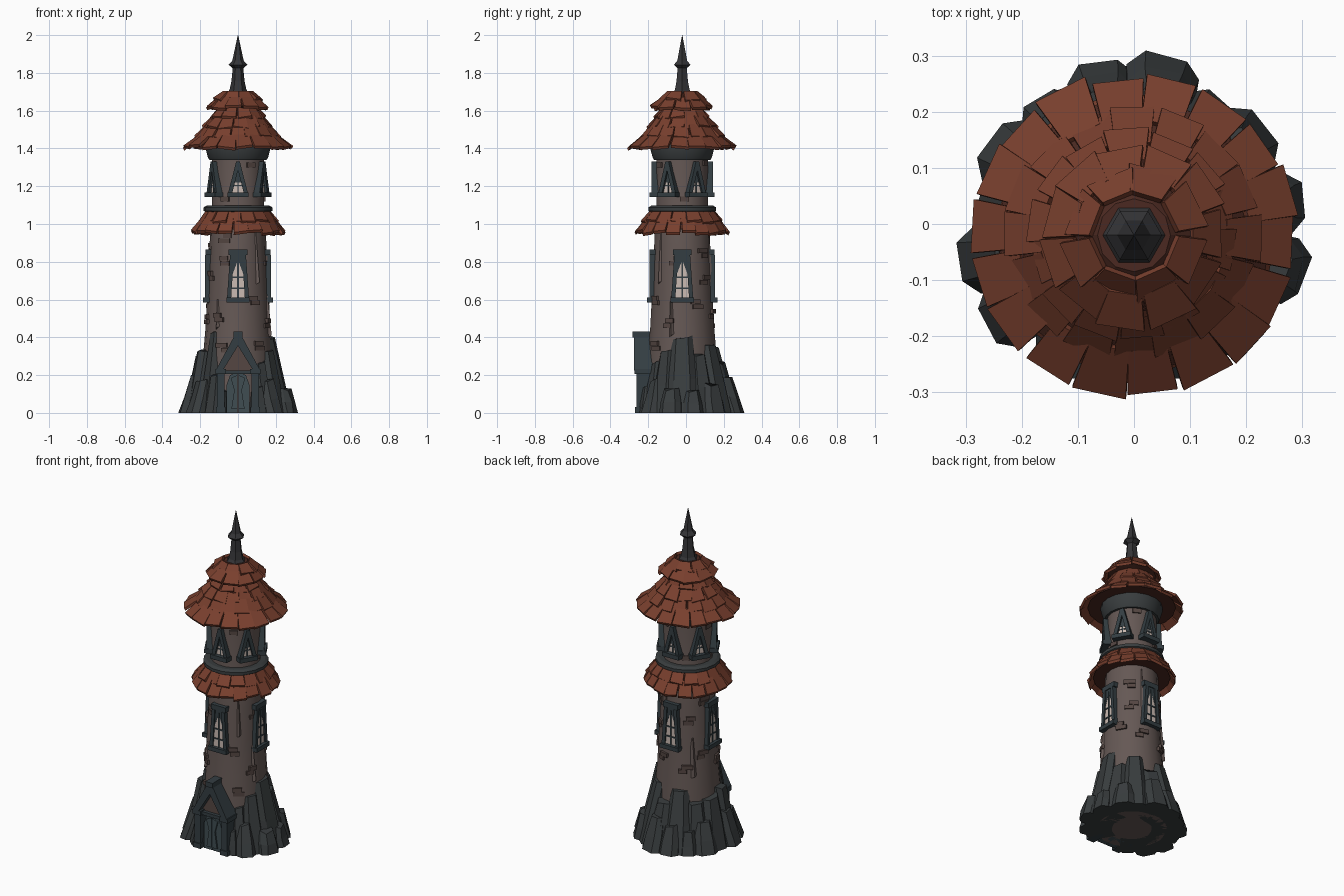
import bpy, bmesh, random
from math import pi, cos, sin, radians
from mathutils import Matrix, Vector

random.seed(7)
R = random.uniform
CY = -0.02  # tower axis


def material(name, c):
    m = bpy.data.materials.new(name)
    m.diffuse_color = (*c, 1)
    return m


WALL = material("wall", (0.13, 0.098, 0.09))
BRICK = material("brick", (0.09, 0.062, 0.055))
ROOF = material("roof_tile", (0.19, 0.05, 0.027))
UNDER = material("roof_under", (0.07, 0.022, 0.015))
STONE = material("stone", (0.04, 0.046, 0.048))
FRAME = material("frame", (0.034, 0.048, 0.055))
GLASS = material("glass", (0.6, 0.5, 0.45))
METAL = material("spire_metal", (0.035, 0.035, 0.038))
DOOR = material("door_wood", (0.05, 0.075, 0.085))


def finish(name, bm, mat, smooth=None):
    bmesh.ops.recalc_face_normals(bm, faces=bm.faces)
    me = bpy.data.meshes.new(name)
    bm.to_mesh(me)
    bm.free()
    ob = bpy.data.objects.new(name, me)
    bpy.context.collection.objects.link(ob)
    me.materials.append(mat)
    if smooth:
        bpy.ops.object.select_all(action='DESELECT')
        ob.select_set(True)
        bpy.context.view_layer.objects.active = ob
        bpy.ops.object.shade_smooth_by_angle(angle=radians(smooth))
    return ob


def spot(deg, lean=0):
    """Frame on the tower axis: local -y points outward, 0 = front, 90 = right."""
    return Matrix.Translation((0, CY, 0)) @ Matrix.Rotation(radians(deg), 4, 'Z')


def loft(bm, M, *rings):
    loops = [[bm.verts.new(M @ Vector(p)) for p in r] for r in rings]
    n = len(loops[0])
    for a, b in zip(loops, loops[1:]):
        for i in range(n):
            j = (i + 1) % n
            bm.faces.new((a[i], a[j], b[j], b[i]))
    bm.faces.new(loops[0])
    bm.faces.new(loops[-1])


def prism(bm, M, xz, r0, r1):
    """Flat outline (x, z) reaching outward from radius r0 to r1."""
    loft(bm, M, [(x, -r0, z) for x, z in xz], [(x, -r1, z) for x, z in xz])


def bar(bm, M, x0, x1, z0, z1, r0, r1):
    prism(bm, M, [(x0, z0), (x1, z0), (x1, z1), (x0, z1)], r0, r1)


def lathe(name, prof, n, mat, smooth=None):
    bm = bmesh.new()
    loft(bm, spot(0), *[[(r * cos(2 * pi * i / n), r * sin(2 * pi * i / n), z)
                         for i in range(n)] for r, z in prof])
    return finish(name, bm, mat, smooth)


# tower body, collars and spire
lathe("tower_wall", [(.2, 0), (.185, .3), (.172, .45), (.164, .6), (.152, .85), (.146, 1.0),
                     (.138, 1.06), (.138, 1.38)], 18, WALL, 35)
lathe("upper_collar", [(.152, 1.34), (.16, 1.355), (.172, 1.4), (.172, 1.42)], 18, STONE, 30)
lathe("middle_ring", [(.165, 1.06), (.182, 1.07), (.182, 1.088), (.165, 1.098)], 18, STONE, 30)
lathe("spire", [(.07, 1.675), (.045, 1.71), (.035, 1.755), (.028, 1.825), (.05, 1.843),
                (.03, 1.865), (.001, 2.0)], 6, METAL)

# solid cones beneath the tiles
lathe("lower_roof_core", [(.15, .97), (.215, .97), (.165, 1.07)], 18, UNDER)
lathe("upper_roof_core", [(.15, 1.42), (.245, 1.42), (.18, 1.48), (.13, 1.55), (.1, 1.62)], 18, UNDER)
lathe("cap_roof_core", [(.09, 1.61), (.14, 1.625), (.1, 1.665), (.065, 1.695)], 12, UNDER)


# roof tiles
def tile_row(bm, n, r0, z0, r1, z1, t=.014):
    off = R(0, 360)
    for i in range(n):
        M = spot(off + 360 * (i + R(-.07, .07)) / n)
        a, b = r0 + R(-.01, .006), r1
        lo = z0 + R(-.006, .008)
        w0, w1 = pi * r0 / n * R(.88, 1.0), pi * r1 / n * .99
        k = R(-.006, .006)
        top = [(-w0, -a, lo + k), (w0, -a, lo - k), (w1, -b, z1), (-w1, -b, z1)]
        loft(bm, M, top, [(x, y + t * .5, z - t) for x, y, z in top])


for name, rows in {
    "lower_roof_tiles": [(19, .245, .96, .195, 1.03), (16, .212, 1.015, .165, 1.075)],
    "upper_roof_tiles": [(18, .286, 1.412, .205, 1.475), (16, .225, 1.462, .165, 1.53),
                         (14, .185, 1.515, .13, 1.575), (11, .145, 1.565, .1, 1.62)],
    "cap_roof_tiles": [(11, .165, 1.62, .105, 1.672), (8, .122, 1.66, .075, 1.704)],
}.items():
    bm = bmesh.new()
    for row in rows:
        tile_row(bm, *row)
    finish(name, bm, ROOF)

# four tall windows
frames, panes = bmesh.new(), bmesh.new()
for d in (0, 90, 180, 270):
    M = spot(d)
    bar(frames, M, -.062, .062, .585, .61, .14, .186)
    bar(frames, M, -.05, .05, .835, .865, .13, .172)
    for s in (-1, 1):
        prism(frames, M, [(s * .058, .61), (s * .036, .61), (s * .022, .835), (s * .042, .835)], .13, .174)
    prism(frames, M, [(-.03, .73), (-.024, .835), (.024, .835), (.03, .73), (0, .81)], .13, .167)
    bar(frames, M, -.004, .004, .61, .82, .14, .17)
    for z in (.655, .715):
        bar(frames, M, -.034, .034, z, z + .008, .14, .17)
    prism(panes, M, [(-.037, .61), (.037, .61), (.024, .83), (-.024, .83)], .13, .166)
finish("tall_window_frames", frames, FRAME)
finish("tall_window_panes", panes, GLASS)

# six triangular windows
frames, panes = bmesh.new(), bmesh.new()
for d in range(0, 360, 60):
    M = spot(d)
    bar(frames, M, -.056, .056, 1.142, 1.168, .11, .172)
    for s in (-1, 1):
        prism(frames, M, [(s * .052, 1.165), (s * .03, 1.165), (0, 1.285), (0, 1.33), (s * .01, 1.33)], .11, .162)
    bar(frames, M, -.003, .003, 1.165, 1.28, .12, .15)
    bar(frames, M, -.024, .024, 1.2, 1.207, .12, .15)
    prism(frames, M, [(-.018, 1.22), (0, 1.29), (.018, 1.22)], .12, .149)
    prism(panes, M, [(-.034, 1.165), (.034, 1.165), (0, 1.29)], .12, .147)
finish("small_window_frames", frames, FRAME)
finish("small_window_panes", panes, GLASS)

# doorway: pillars, gable beams, ridge, door leaves
bm = bmesh.new()
M = spot(0)
for s in (-1, 1):
    bar(bm, M, s * .072, s * .11, .02, .21, .13, .243)
    bar(bm, M, s * .066, s * .117, 0, .03, .13, .25)
    bar(bm, M, s * .064, s * .12, .205, .232, .13, .252)
    prism(bm, M, [(s * .118, .225), (s * .08, .225), (0, .355), (0, .41), (s * .018, .41)], .15, .255)
bar(bm, M, -.024, .024, .4, .43, .15, .262)
bar(bm, M, -.07, .07, .205, .225, .14, .236)
finish("door_frame", bm, FRAME)
bm = bmesh.new()
prism(bm, M, [(-.09, .22), (.09, .22), (0, .37)], .13, .215)
finish("gable_infill", bm, BRICK)
bm = bmesh.new()
for s in (-1, 1):
    prism(bm, M, [(s * .002, .0), (s * .06, .0), (s * .06, .15), (s * .042, .2), (s * .002, .215)], .13, .225)
    prism(bm, M, [(s * .003, .02), (s * .035, .02), (s * .02, .12), (s * .038, .185), (s * .003, .2)], .2, .234)
finish("door_leaves", bm, DOOR)

# base stones: angle, height, width, outer radius at bottom and top
stones = [
    (90, .40, .15, .285, .195), (62, .33, .11, .27, .2), (118, .31, .12, .28, .205), (145, .36, .13, .29, .195),
    (172, .27, .13, .30, .225), (200, .35, .14, .29, .195), (228, .28, .13, .28, .215), (255, .30, .13, .285, .225),
    (283, .33, .12, .28, .22), (310, .43, .1, .25, .18), (40, .27, .09, .25, .2),
    (77, .13, .11, .318, .285), (102, .12, .10, .312, .28), (130, .15, .12, .305, .27), (170, .19, .12, .328, .265),
    (192, .16, .11, .318, .265), (215, .13, .10, .30, .265), (237, .18, .12, .31, .255), (279, .20, .11, .315, .255),
    (302, .17, .11, .31, .25), (325, .20, .09, .27, .225), (335, .12, .06, .25, .235), (48, .18, .1, .29, .235),
    (30, .14, .07, .262, .235),
]
bm = bmesh.new()
for d, h, w, r0, r1 in stones:
    def ring(r, k, z, tilt=0):
        a = w * k / 2
        return [(-a, -.11, z), (-a, -r + .035, z - tilt), (-a * .6, -r + R(0, .01), z - R(0, .015)),
                (a * .55, -r, z), (a, -r + .03, z + tilt), (a, -.11, z)]
    bottom = [(x, y, 0) for x, y, z in ring(r0, 1.1, 0)]
    loft(bm, spot(d), bottom, ring(r0 * .55 + r1 * .45, 1.0, h * .45), ring(r1, .72, h, R(-.012, .012)))
finish("base_stones", bm, STONE)


def wall_r(z):
    return .185 - (z - .3) * (.062 if z > .6 else .07)


# protruding bricks, as pairs of staggered blocks
bm = bmesh.new()
bricks = [(-27, .78), (-35, .48), (33, .57), (-20, .32), (40, .33), (62, .45), (120, .55), (75, .78), (140, .82),
          (155, .5), (135, .68), (205, .45), (215, .74), (240, .53), (300, .7), (330, .9), (285, .47), (250, .85)]
for d, z in bricks:
    r = wall_r(z)
    for dz, dd in ((0, 0), (.026, R(-10, 10))):
        w = R(.022, .034)
        bar(bm, spot(d + dd), -w, w, z + dz, z + dz + .024, r - .04, r + R(.002, .007))
for d, z in [(30, 1.3), (95, 1.12), (152, 1.31), (210, 1.13), (270, 1.3), (330, 1.12)]:
    bar(bm, spot(d), -.024, .024, z, z + .026, .1, .143)
finish("wall_bricks", bm, BRICK)

# pointed plaster shards leaning on the wall
bm = bmesh.new()
for d, z0, z1, w in [(38, .66, .97, .04), (68, .38, .62, .04), (160, .6, .95, .045), (222, .4, .66, .05), (318, .42, .6, .035)]:
    a, b = wall_r(z0), wall_r(z1)
    loft(bm, spot(d), [(-w, -a + .04, z0), (w * .3, -a - .008, z0 + .03), (w, -a + .04, z0 + .05)],
         [(-w * .2, -b + .03, z1), (w * .1, -b - .004, z1), (w * .6, -b + .03, z1)])
finish("wall_shards", bm, WALL)
